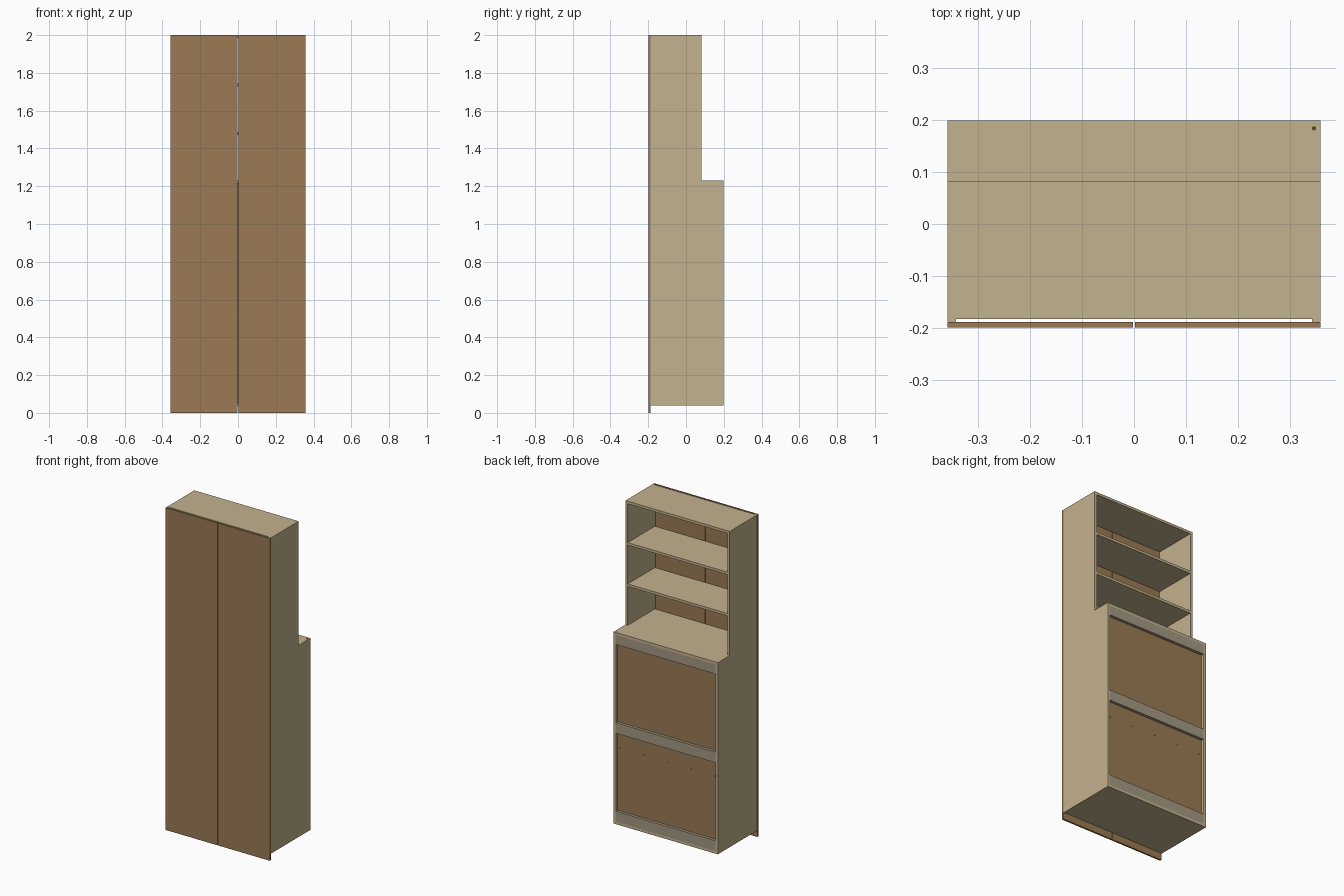
import bpy, bmesh
from mathutils import Matrix

if "Cube" in bpy.data.objects:
    bpy.data.objects.remove(bpy.data.objects["Cube"])


def material(name, rgb):
    m = bpy.data.materials.new(name)
    lin = [((c / 255 + 0.055) / 1.055) ** 2.4 for c in rgb]
    m.diffuse_color = (*lin, 1)
    m.use_nodes = True
    m.node_tree.nodes["Principled BSDF"].inputs["Base Color"].default_value = m.diffuse_color
    return m


TAN = material("light wood", (196, 178, 141))
BROWN = material("brown wood", (155, 123, 85))
GREY = material("greyish wood", (164, 153, 130))
DARK = material("dark brown", (85, 66, 45))


def finish(name, bm, mat):
    bmesh.ops.recalc_face_normals(bm, faces=bm.faces)
    mesh = bpy.data.meshes.new(name)
    bm.to_mesh(mesh)
    bm.free()
    mesh.materials.append(mat)
    obj = bpy.data.objects.new(name, mesh)
    bpy.context.collection.objects.link(obj)
    return obj


def box(name, x, y, z, mat):
    """Board given by its (min, max) range on each axis."""
    bm = bmesh.new()
    size = Matrix.Diagonal((x[1] - x[0], y[1] - y[0], z[1] - z[0], 1))
    mid = Matrix.Translation([sum(r) / 2 for r in (x, y, z)])
    bmesh.ops.create_cube(bm, size=1, matrix=mid @ size)
    return finish(name, bm, mat)


def disc(name, loc, radius, depth, rot, mat):
    bm = bmesh.new()
    bmesh.ops.create_cone(bm, cap_ends=True, segments=12, radius1=radius, radius2=radius,
                          depth=depth, matrix=Matrix.Translation(loc) @ rot)
    return finish(name, bm, mat)


W, T = 0.358, 0.016              # half width, board thickness
FRONT, STEP, BACK = -0.187, 0.083, 0.199
BASE, MID, TOP = 0.04, 1.23, 2.0
IN = W - T
inner = (-IN, IN)

# stepped side panels
profile = [(FRONT, BASE), (BACK, BASE), (BACK, MID), (STEP, MID), (STEP, TOP), (FRONT, TOP)]
for side, x0 in (("left", -W), ("right", IN)):
    bm = bmesh.new()
    face = bm.faces.new([bm.verts.new((x0, y, z)) for y, z in profile])
    new = bmesh.ops.extrude_face_region(bm, geom=[face])["geom"]
    bmesh.ops.translate(bm, vec=(T, 0, 0),
                        verts=[v for v in new if isinstance(v, bmesh.types.BMVert)])
    finish(side + "_side_panel", bm, TAN)

# horizontal boards
front_edge = FRONT + 0.004
box("top_board", inner, (front_edge, STEP), (TOP - T, TOP), TAN)
box("middle_board", inner, (front_edge, BACK), (MID - T, MID), TAN)
box("bottom_board", inner, (front_edge, BACK), (BASE, BASE + T), TAN)

# open upper shelves, and the hidden lower shelf
gap = (TOP - T - MID - 2 * T) / 3
for i in (1, 2):
    z = MID + i * gap + (i - 1) * T
    box(f"upper_shelf_{i}", inner, (front_edge, STEP), (z, z + T), TAN)
PANEL = BACK - 0.018             # visible face of the recessed back panel
box("lower_shelf", inner, (front_edge, PANEL - 0.006), (0.502, 0.518), TAN)

# recessed back panel with rails across it
box("back_panel", inner, (PANEL - 0.006, PANEL), (BASE + T, MID - T), BROWN)
for name, z in (("bottom", (BASE + T, 0.12)), ("middle", (0.604, 0.67)), ("top", (1.155, MID - T))):
    box(name + "_back_rail", inner, (PANEL, BACK), z, GREY)

# screw heads on the back panel and one on the step
for i in range(5):
    disc(f"panel_screw_{i + 1}", (-0.325 + i * 0.1625, PANEL, 0.51), 0.004, 0.002,
         Matrix.Rotation(1.5708, 4, 'X'), DARK)
disc("step_screw", (0.346, 0.184, MID), 0.004, 0.002, Matrix.Identity(4), DARK)

# pair of full height doors
for side, x in (("left", (-W, -0.0015)), ("right", (0.0015, W))):
    box(side + "_door", x, (-0.199, FRONT - 0.001), (0, TOP), BROWN)
